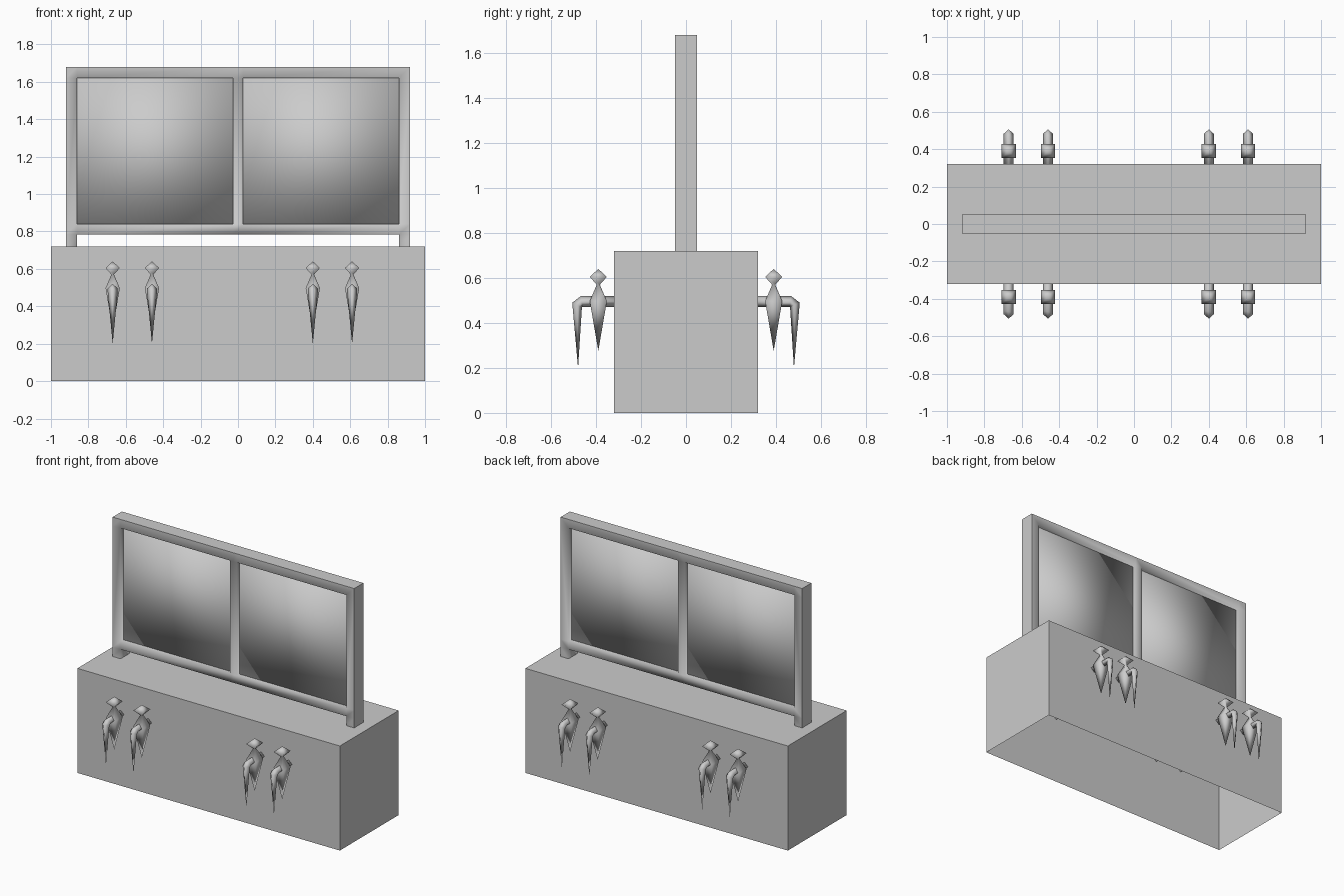
import bpy, bmesh, math
from mathutils import Vector

if "Cube" in bpy.data.objects:
    bpy.data.objects.remove(bpy.data.objects["Cube"])

grey = bpy.data.materials.new("plain_grey")
grey.diffuse_color = (0.6, 0.6, 0.6, 1)
grey.use_nodes = True
grey.node_tree.nodes["Principled BSDF"].inputs["Base Color"].default_value = grey.diffuse_color


def make_mesh(name, bm, smooth):
    bmesh.ops.recalc_face_normals(bm, faces=bm.faces)
    for f in bm.faces:
        f.smooth = smooth
    me = bpy.data.meshes.new(name)
    bm.to_mesh(me)
    bm.free()
    me.materials.append(grey)
    return me


def add(name, me, loc=(0, 0, 0), turn=0):
    ob = bpy.data.objects.new(name, me)
    ob.location = loc
    ob.rotation_euler.z = turn
    bpy.context.collection.objects.link(ob)
    return ob


def box(size, centre):
    bm = bmesh.new()
    bmesh.ops.create_cube(bm, size=1)
    for v in bm.verts:
        v.co = Vector(a * s + c for a, s, c in zip(v.co, size, centre))
    return bm


def loft(rings, start=None, end=None):
    """Four-sided rings joined by quads, with pointed or capped ends."""
    bm = bmesh.new()
    loops = [[bm.verts.new(p) for p in r] for r in rings]
    for a, b in zip(loops, loops[1:]):
        for i in range(4):
            j = (i + 1) % 4
            bm.faces.new((a[i], a[j], b[j], b[i]))
    for loop, tip in ((loops[0], start), (loops[-1], end)):
        if tip is None:
            bm.faces.new(loop)
        else:
            t = bm.verts.new(tip)
            for i in range(4):
                bm.faces.new((loop[i], loop[(i + 1) % 4], t))
    return bm


# trough base, open underneath
bm = box((2, 0.64, 0.72), (0, 0, 0.36))
bm.normal_update()
base = make_mesh("base", bm, False)
bm = bmesh.new()
bm.from_mesh(base)
bmesh.ops.delete(bm, geom=[f for f in bm.faces if f.normal.z < -0.5], context='FACES')
bm.to_mesh(base)
bm.free()
add("base", base)

# frame: posts, rails and centre bar as one extruded grid
xs = (-0.92, -0.86, -0.027, 0.027, 0.86, 0.92)
zs = (0.72, 0.785, 0.84, 1.62, 1.68)
bm = bmesh.new()
grid = {}
for i in range(5):
    for k in range(4):
        if i in (0, 4) or k in (1, 3) or (i == 2 and k == 2):
            corners = [(i, k), (i + 1, k), (i + 1, k + 1), (i, k + 1)]
            for c in corners:
                if c not in grid:
                    grid[c] = bm.verts.new((xs[c[0]], -0.05, zs[c[1]]))
            bm.faces.new([grid[c] for c in corners])
ext = bmesh.ops.extrude_face_region(bm, geom=bm.faces[:], use_keep_orig=True)
for v in ext["geom"]:
    if isinstance(v, bmesh.types.BMVert):
        v.co.y = 0.05
bmesh.ops.recalc_face_normals(bm, faces=bm.faces)
bm.normal_update()
for f in bm.faces:  # crisp outer border, soft inner edges
    c = f.calc_center_median()
    if abs(c.x) > 0.919 or c.z > 1.679:
        for e in f.edges:
            e.smooth = False
bmesh.ops.delete(bm, geom=[f for f in bm.faces if f.calc_center_median().z < 0.721], context='FACES')
add("frame", make_mesh("frame", bm, True))

# two soft-shaded panels inside the frame
for side, name in ((-1, "left_panel"), (1, "right_panel")):
    bm = box((0.833, 0.04, 0.78), (side * 0.4435, 0, 1.23))
    add(name, make_mesh(name, bm, True))


# taps: pointed body with a diamond knob
def square(r, z):
    return [(-r, -r, z), (r, -r, z), (r, r, z), (-r, r, z)]


body = make_mesh("tap_body", loft(
    [square(0.038, 0.605), square(0.007, 0.57), square(0.038, 0.497)],
    (0, 0, 0.64), (0, 0, 0.276)), True)

# spout: diamond-section arm that bends down to a point
arm = make_mesh("tap_spout", loft([
    [(0, -0.30, 0.52), (0.027, -0.30, 0.495), (0, -0.30, 0.47), (-0.027, -0.30, 0.495)],
    [(0, -0.467, 0.52), (0.027, -0.465, 0.495), (0, -0.461, 0.471), (-0.027, -0.465, 0.495)],
    [(0, -0.506, 0.49), (0.027, -0.482, 0.48), (0, -0.463, 0.466), (-0.027, -0.482, 0.48)],
], None, (0, -0.48, 0.2)), True)

for n, x in enumerate((-0.67, -0.46, 0.40, 0.61), 1):
    for side, y, turn in (("front", -0.39, 0), ("back", 0.39, math.pi)):
        add(f"{side}_tap_body_{n}", body, (x, y, 0), turn)
        add(f"{side}_tap_spout_{n}", arm, (x, 0, 0), turn)
